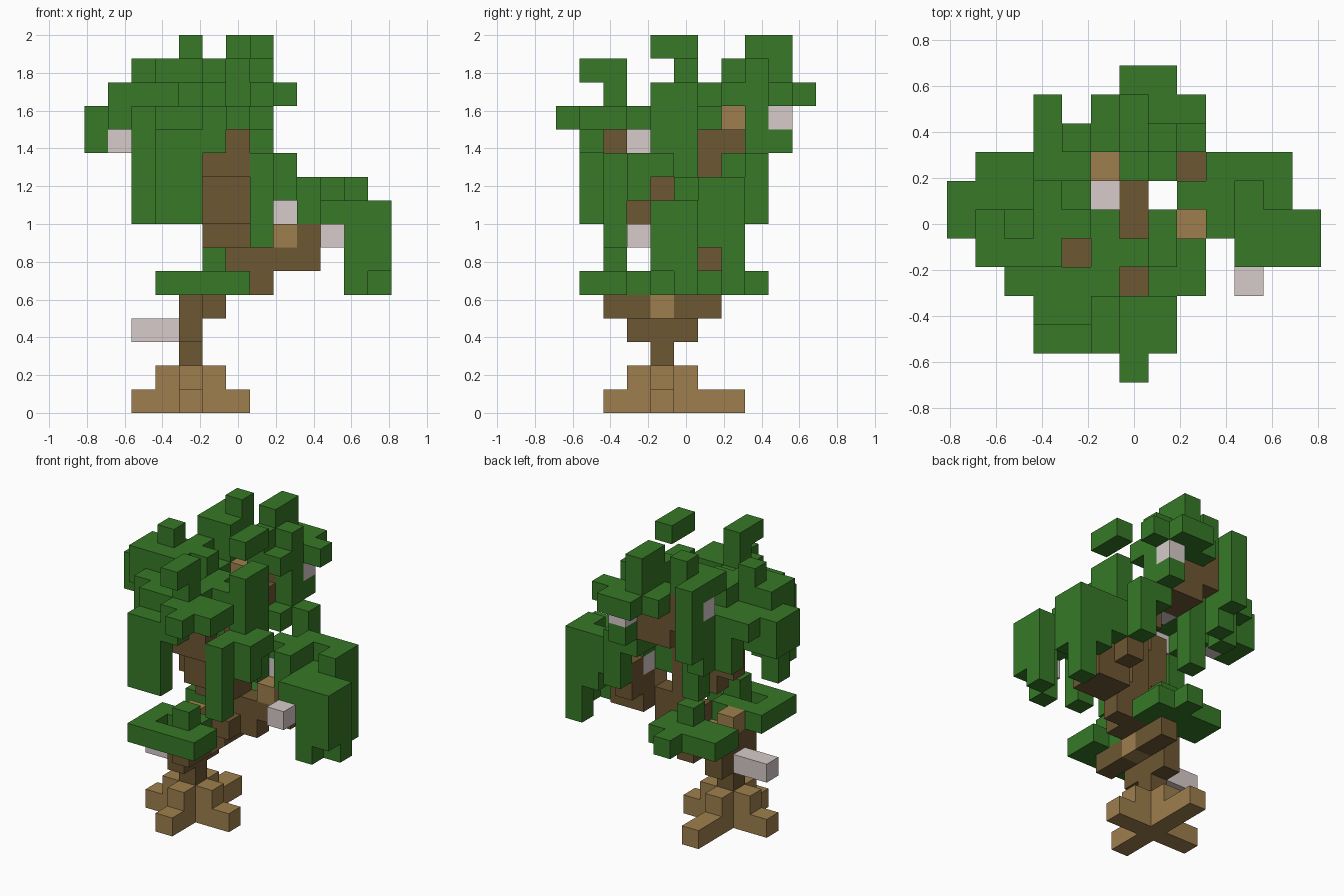
import bpy
import bmesh
from mathutils import Vector

default_cube = bpy.data.objects.get("Cube")
if default_cube:
    bpy.data.objects.remove(default_cube, do_unlink=True)

UNIT = 1 / 8
ORIGIN = Vector((-6.5, -5.5, 0)) * UNIT


def make_material(name, colour):
    mat = bpy.data.materials.new(name)
    mat.use_nodes = True
    mat.diffuse_color = (*colour, 1)
    mat.node_tree.nodes["Principled BSDF"].inputs["Base Color"].default_value = (*colour, 1)
    return mat


leaf = make_material("leaf green", (.038, .191, .02))
bark = make_material("dark bark", (.154, .096, .032))
wood = make_material("light wood", (.342, .212, .074))
pale = make_material("pale blossom", (.67, .6, .59))

taken = set()
parts = []


def part(name, material, *boxes):
    """Collect grid cells; a box is x, y, z and optionally its size in cells."""
    cells = set()
    for box in boxes:
        x, y, z = box[:3]
        w, d, h = box[3:] or (1, 1, 1)
        cells |= {(x + a, y + b, z + c)
                  for a in range(w) for b in range(d) for c in range(h)}
    cells -= taken
    taken.update(cells)
    parts.append((name, material, cells))


def build(name, material, cells):
    """Skin the cells with outward faces and merge the flat regions."""
    bm = bmesh.new()
    for cell in cells:
        for axis in range(3):
            for side in (0, 1):
                near = list(cell)
                near[axis] += 2 * side - 1
                if tuple(near) in taken:
                    continue
                u, v = (axis + 1) % 3, (axis + 2) % 3
                ring = []
                for a, b in ((0, 0), (1, 0), (1, 1), (0, 1)):
                    corner = Vector(cell)
                    corner[axis] += side
                    corner[u] += a
                    corner[v] += b
                    ring.append(bm.verts.new(corner * UNIT + ORIGIN))
                bm.faces.new(ring if side else ring[::-1])
    bmesh.ops.remove_doubles(bm, verts=bm.verts[:], dist=UNIT / 100)
    bmesh.ops.dissolve_limit(bm, angle_limit=.01, verts=bm.verts[:], edges=bm.edges[:])
    mesh = bpy.data.meshes.new(name)
    bm.to_mesh(mesh)
    bm.free()
    mesh.materials.append(material)
    obj = bpy.data.objects.new(name, mesh)
    bpy.context.collection.objects.link(obj)


# Roots and light wood knots
part("roots", wood,
     (2, 4, 0, 5, 1, 1), (4, 2, 0, 1, 6, 1),
     (3, 4, 1, 3, 1, 1), (4, 3, 1, 1, 3, 1))
part("wood_knots", wood, (5, 4, 4), (4, 4, 5), (8, 5, 7), (5, 7, 12))

# Blossoms
part("blossoms", pale,
     (2, 4, 3, 2, 1, 1), (10, 3, 7), (8, 6, 8), (1, 5, 11),
     (3, 3, 11), (7, 9, 12), (5, 6, 11), (3, 8, 13))

# Trunk and branches
part("trunk", bark,
     (4, 4, 2, 1, 1, 3), (4, 3, 3, 1, 3, 2), (5, 2, 4, 1, 5, 1),
     (6, 4, 5), (6, 5, 5, 1, 1, 7), (7, 5, 5))
part("right_side_branch", bark,
     (7, 5, 6, 3, 1, 1), (9, 5, 7, 1, 2, 1), (8, 6, 6, 2, 1, 1),
     (8, 6, 7, 1, 2, 1), (8, 7, 8))
part("front_branch", bark,
     (5, 4, 7, 2, 1, 3), (5, 3, 8, 2, 1, 2), (5, 2, 10, 2, 1, 1),
     (6, 2, 11), (4, 4, 8, 1, 1, 3))
part("back_branch", bark,
     (6, 6, 10, 1, 1, 2), (5, 7, 11, 2, 1, 1), (5, 8, 11, 2, 1, 2),
     (4, 8, 12, 1, 1, 2))

# Low leaf tiers around the trunk
part("low_front_leaves", leaf,
     (3, 1, 5, 4, 1, 1), (6, 2, 5), (3, 2, 5, 1, 2, 1),
     (4, 3, 5, 2, 1, 1), (5, 2, 5, 1, 1, 2))
part("low_back_leaves", leaf,
     (3, 6, 5, 4, 2, 1), (5, 8, 5), (5, 6, 6))

# Hanging clump on the side branch
part("hanging_side_leaves", leaf,
     (10, 4, 8, 3, 1, 1), (9, 5, 8, 4, 1, 1), (9, 5, 9),
     (11, 4, 5, 1, 1, 3), (12, 4, 6, 1, 1, 2), (12, 5, 5, 1, 1, 3),
     (9, 6, 8, 1, 2, 2), (10, 6, 8), (10, 7, 7, 1, 1, 3),
     (11, 6, 7, 1, 1, 3), (11, 7, 5, 1, 1, 5), (8, 6, 9))

# Crown
part("front_crown", leaf,
     (7, 2, 7, 1, 1, 4), (6, 0, 12, 1, 3, 1), (7, 1, 12, 1, 2, 1),
     (5, 1, 11, 1, 1, 2), (5, 2, 12, 1, 1, 2), (5, 1, 14, 1, 2, 1),
     (7, 3, 10), (8, 3, 9, 1, 1, 2), (8, 4, 10), (7, 4, 10, 1, 1, 4))
part("middle_crown", leaf,
     (7, 5, 8, 1, 1, 6), (6, 4, 12), (5, 3, 12, 1, 3, 1))
part("floating_top_leaves", leaf, (7, 4, 15, 1, 2, 1))
part("left_crown", leaf,
     (3, 1, 8, 2, 1, 4), (3, 2, 11, 1, 1, 2), (4, 2, 12),
     (2, 3, 8, 1, 1, 5), (3, 3, 12, 2, 1, 1), (2, 4, 11, 1, 2, 2),
     (3, 4, 12), (0, 5, 11, 1, 2, 2), (1, 6, 11), (1, 4, 12, 1, 4, 1),
     (1, 4, 13, 3, 2, 1), (2, 5, 12, 3, 3, 1), (4, 5, 13), (3, 6, 13),
     (2, 5, 14), (2, 7, 10, 1, 1, 2))
part("back_crown", leaf,
     (3, 7, 14, 2, 2, 1), (4, 8, 15), (4, 7, 8, 1, 1, 6),
     (3, 8, 10, 1, 1, 3), (3, 9, 11, 1, 1, 4), (5, 8, 13, 1, 2, 1),
     (6, 7, 13, 1, 1, 2), (6, 8, 13, 1, 2, 3), (7, 8, 10, 1, 1, 5),
     (7, 7, 10), (7, 7, 13), (7, 9, 13, 2, 1, 1), (6, 10, 13, 2, 1, 1),
     (7, 9, 11), (8, 8, 8, 1, 1, 3))

for entry in parts:
    build(*entry)
